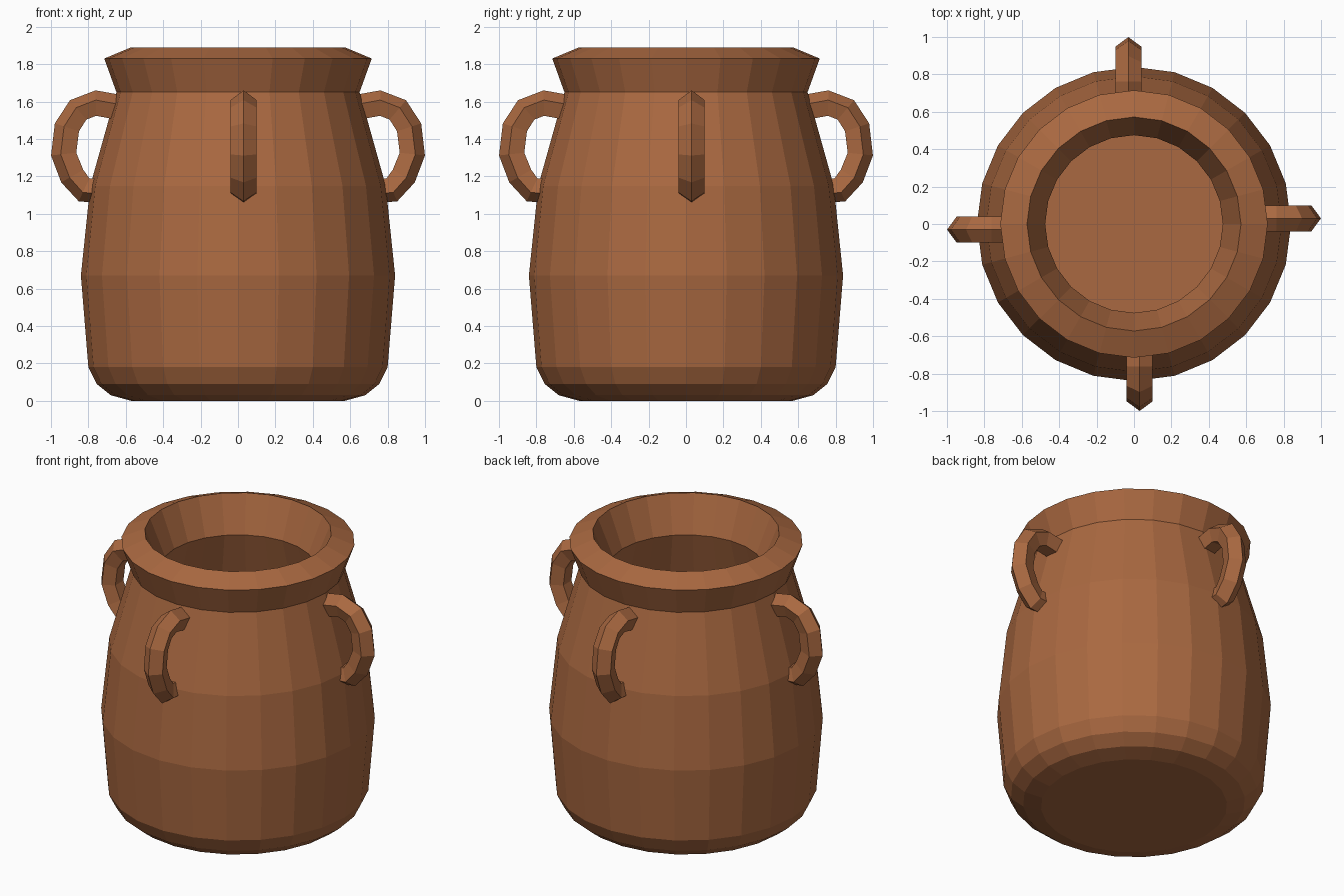
import bpy, bmesh, math
from mathutils import Vector

if "Cube" in bpy.data.objects:
    bpy.data.objects.remove(bpy.data.objects["Cube"])

clay = bpy.data.materials.new("terracotta clay")
clay.diffuse_color = (0.40, 0.14, 0.052, 1)
clay.use_nodes = True
clay.node_tree.nodes["Principled BSDF"].inputs["Base Color"].default_value = clay.diffuse_color


def finish(name, bm):
    bmesh.ops.recalc_face_normals(bm, faces=bm.faces)
    me = bpy.data.meshes.new(name)
    bm.to_mesh(me)
    bm.free()
    me.materials.append(clay)
    ob = bpy.data.objects.new(name, me)
    bpy.context.collection.objects.link(ob)
    return ob


def lathe(name, profile, sides):
    """Revolve (radius, z) points; first and last rings are capped."""
    bm = bmesh.new()
    rings = []
    for r, z in profile:
        rings.append([bm.verts.new((r * math.cos(2 * math.pi * i / sides),
                                    r * math.sin(2 * math.pi * i / sides), z))
                      for i in range(sides)])
    for a, b in zip(rings, rings[1:]):
        for i in range(sides):
            j = (i + 1) % sides
            bm.faces.new((a[i], a[j], b[j], b[i]))
    bm.faces.new(rings[0])
    bm.faces.new(rings[-1])
    return finish(name, bm)


def handle(name, angle):
    """Sweep a pentagon, ridge outward, along the ear-shaped path."""
    path = [Vector(p) for p in ((0.60, 1.555), (0.76, 1.585), (0.85, 1.55), (0.908, 1.46),
                                (0.925, 1.32), (0.88, 1.205), (0.82, 1.135), (0.72, 1.13))]
    bm = bmesh.new()
    rings = []
    for k, p in enumerate(path):
        t = (path[min(k + 1, len(path) - 1)] - path[max(k - 1, 0)]).normalized()
        n = Vector((-t.y, t.x))          # points away from the handle's hole
        ring = []
        for s in range(5):
            a = 2 * math.pi * s / 5
            q = p + n * (0.075 * math.cos(a))
            ring.append(bm.verts.new((q.x, 0.03 + 0.073 * math.sin(a), q.y)))
        rings.append(ring)
    for a, b in zip(rings, rings[1:]):
        for i in range(5):
            j = (i + 1) % 5
            bm.faces.new((a[i], a[j], b[j], b[i]))
    bm.faces.new(rings[0])
    bm.faces.new(rings[-1])
    ob = finish(name, bm)
    ob.rotation_euler.z = angle


# Hollow pot: outside from the base up, over the lip, and down to the floor
lathe("pot_body", [
    (0.57, 0.0), (0.68, 0.03), (0.755, 0.09), (0.80, 0.18),
    (0.84, 0.67), (0.79, 1.15), (0.65, 1.65), (0.715, 1.83),
    (0.572, 1.89), (0.475, 1.65),
    (0.62, 1.13), (0.67, 0.67), (0.64, 0.25), (0.57, 0.17)], 24)

# Four handles
for i, side in enumerate(("right", "back", "left", "front")):
    handle("handle_" + side, i * math.pi / 2)
